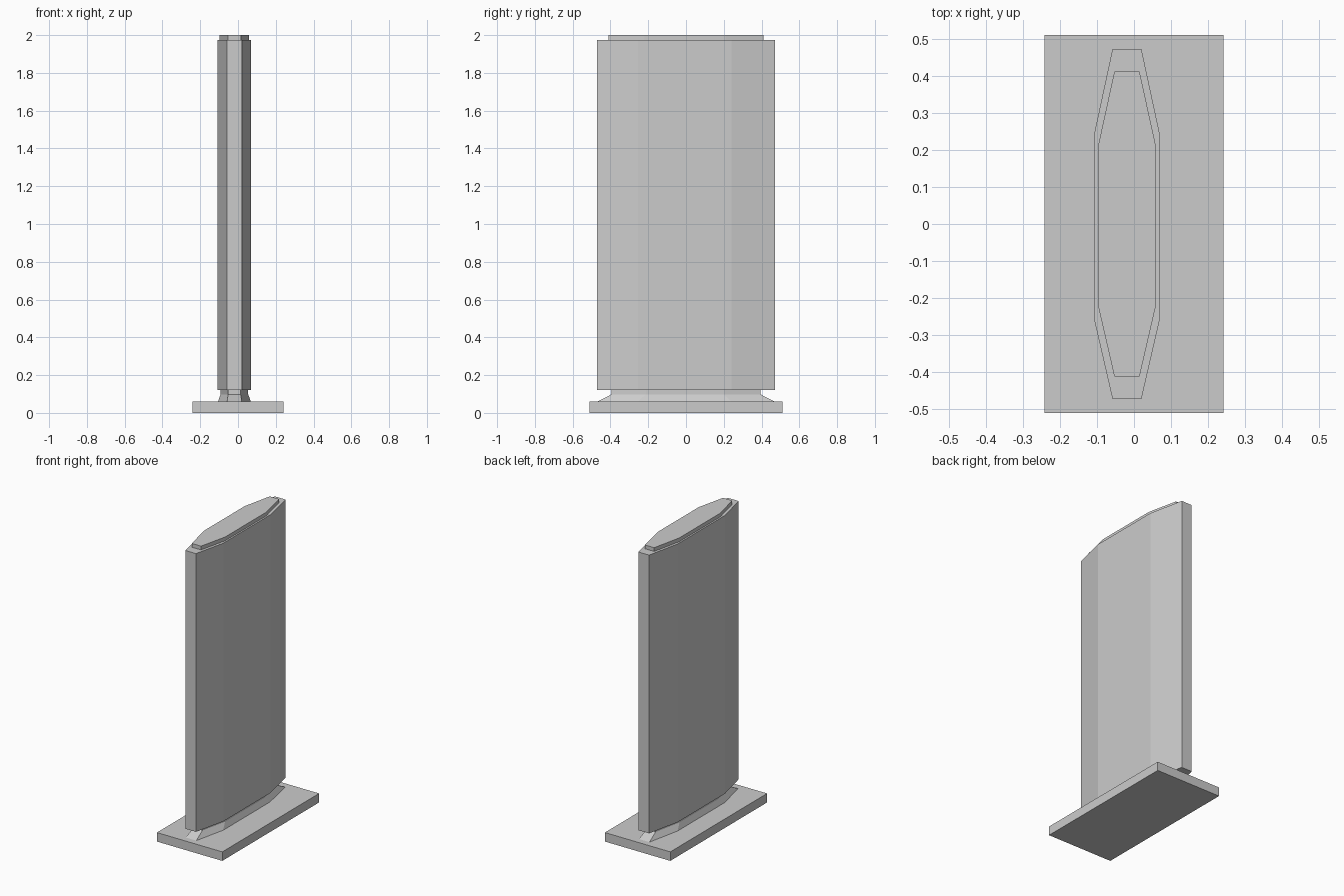
import bpy, bmesh

if "Cube" in bpy.data.objects:
    bpy.data.objects.remove(bpy.data.objects["Cube"])

CX = -0.019  # the panel sits slightly off the plate centre


def section(half_w, end_w, half_l, y_back, y_front):
    """Elongated octagon: blunt ends, tapered corners, flat sides."""
    right = [(end_w, -half_l), (half_w, y_front), (half_w, y_back), (end_w, half_l)]
    left = [(-x, y) for x, y in reversed(right)]
    return [(x + CX, y) for x, y in right + left]


def loft(name, layers):
    """Closed solid through stacked (z, outline) layers."""
    bm = bmesh.new()
    rings = [[bm.verts.new((x, y, z)) for x, y in pts] for z, pts in layers]
    n = len(rings[0])
    for a, b in zip(rings, rings[1:]):
        for i in range(n):
            j = (i + 1) % n
            bm.faces.new((a[i], a[j], b[j], b[i]))
    bm.faces.new(rings[0][::-1])
    bm.faces.new(rings[-1])
    bmesh.ops.recalc_face_normals(bm, faces=bm.faces)
    mesh = bpy.data.meshes.new(name)
    bm.to_mesh(mesh)
    bm.free()
    obj = bpy.data.objects.new(name, mesh)
    bpy.context.collection.objects.link(obj)
    return obj


body = section(0.089, 0.039, 0.472, 0.24, -0.255)
cap = section(0.078, 0.034, 0.411, 0.21, -0.22)
neck = section(0.073, 0.033, 0.395, 0.20, -0.213)
foot = section(0.087, 0.039, 0.468, 0.24, -0.253)
plate = [(-0.241, -0.51), (0.241, -0.51), (0.241, 0.51), (-0.241, 0.51)]

# Base plate
loft("base_plate", [(0, plate), (0.06, plate)])
# Flared neck between plate and panel
loft("flared_neck", [(0.06, foot), (0.098, neck), (0.12, neck)])
# Tall panel
loft("panel_body", [(0.12, body), (1.975, body)])
# Inset top cap
loft("top_cap", [(1.975, cap), (2.0, cap)])
